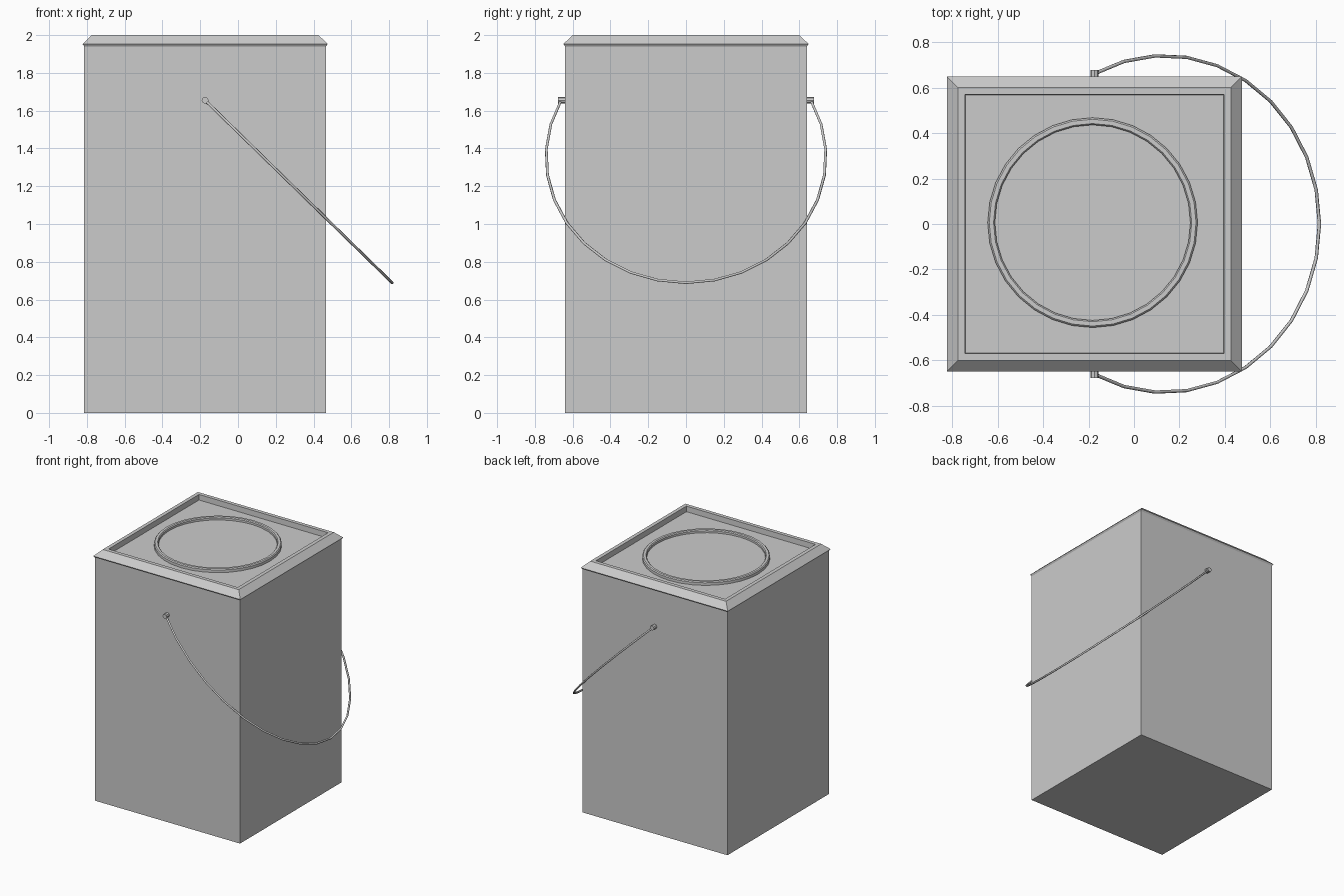
import bpy, bmesh
from math import sin, cos, pi, acos, sqrt
from mathutils import Vector

if "Cube" in bpy.data.objects:
    bpy.data.objects.remove(bpy.data.objects["Cube"])

CX = -0.174          # centre of the can in x


def finish(name, bm, smooth=False):
    bmesh.ops.recalc_face_normals(bm, faces=bm.faces[:])
    me = bpy.data.meshes.new(name)
    bm.to_mesh(me)
    bm.free()
    ob = bpy.data.objects.new(name, me)
    bpy.context.collection.objects.link(ob)
    if smooth:
        bpy.context.view_layer.objects.active = ob
        ob.select_set(True)
        bpy.ops.object.shade_smooth_by_angle(angle=0.7)
        ob.select_set(False)
    return ob


def loft(name, profile, sides, centre, phase=0.0, caps=True, smooth=False):
    """Sweep (radius, z) points around the vertical axis; optionally close the ends."""
    bm = bmesh.new()
    rings = []
    for r, z in profile:
        rings.append([bm.verts.new((centre[0] + r * cos(phase + 2 * pi * i / sides),
                                    centre[1] + r * sin(phase + 2 * pi * i / sides), z))
                      for i in range(sides)])
    pairs = list(zip(rings, rings[1:]))
    if not caps:
        pairs.append((rings[-1], rings[0]))
    for a, b in pairs:
        for i in range(sides):
            j = (i + 1) % sides
            bm.faces.new((a[i], a[j], b[j], b[i]))
    if caps:
        bm.faces.new(rings[0])
        bm.faces.new(rings[-1])
    return finish(name, bm, smooth)


# Square can body with overhanging bevelled rim and sunken top
half_profile = [(0.64, 0), (0.64, 1.94), (0.649, 1.953), (0.60, 2.0),
                (0.57, 2.0), (0.568, 1.957)]
loft("can_body", [(h * sqrt(2), z) for h, z in half_profile], 4, (CX, 0), pi / 4)

# Round lid: raised lip around a sunken disc
loft("lid", [(0.462, 1.955), (0.462, 1.978), (0.455, 1.985), (0.436, 1.985),
             (0.43, 1.978), (0.43, 1.962)], 32, (CX - 0.008, 0.006), smooth=True)

# Wire handle: part of an ellipse hanging tilted out to +x
pivot = Vector((CX, 0, 1.655))
down = Vector((0.99, 0, -0.966))
reach = down.length
down.normalize()
a, s0 = 0.741, 0.43
b = reach - s0
end, n = acos(-s0 / b), 20
curve = bpy.data.curves.new("handle_path", 'CURVE')
curve.dimensions = '3D'
curve.bevel_depth = 0.0075
curve.bevel_resolution = 1
curve.use_fill_caps = True
path = curve.splines.new('POLY')
path.points.add(n)
for i, p in enumerate(path.points):
    t = -end + 2 * end * i / n
    co = pivot + down * (s0 + b * cos(t)) + Vector((0, a * sin(t), 0))
    p.co = (*co, 1)
tmp = bpy.data.objects.new("handle_path", curve)
bpy.context.collection.objects.link(tmp)
mesh = bpy.data.meshes.new_from_object(tmp.evaluated_get(bpy.context.evaluated_depsgraph_get()))
bpy.data.objects.remove(tmp)
handle = bpy.data.objects.new("handle", mesh)
bpy.context.collection.objects.link(handle)

# Pivot studs on both sides
for name, side in (("front_stud", -1), ("back_stud", 1)):
    bpy.ops.mesh.primitive_cylinder_add(vertices=8, radius=0.018, depth=0.042,
                                        location=(CX, side * 0.656, 1.655),
                                        rotation=(pi / 2, 0, 0))
    bpy.context.object.name = name
